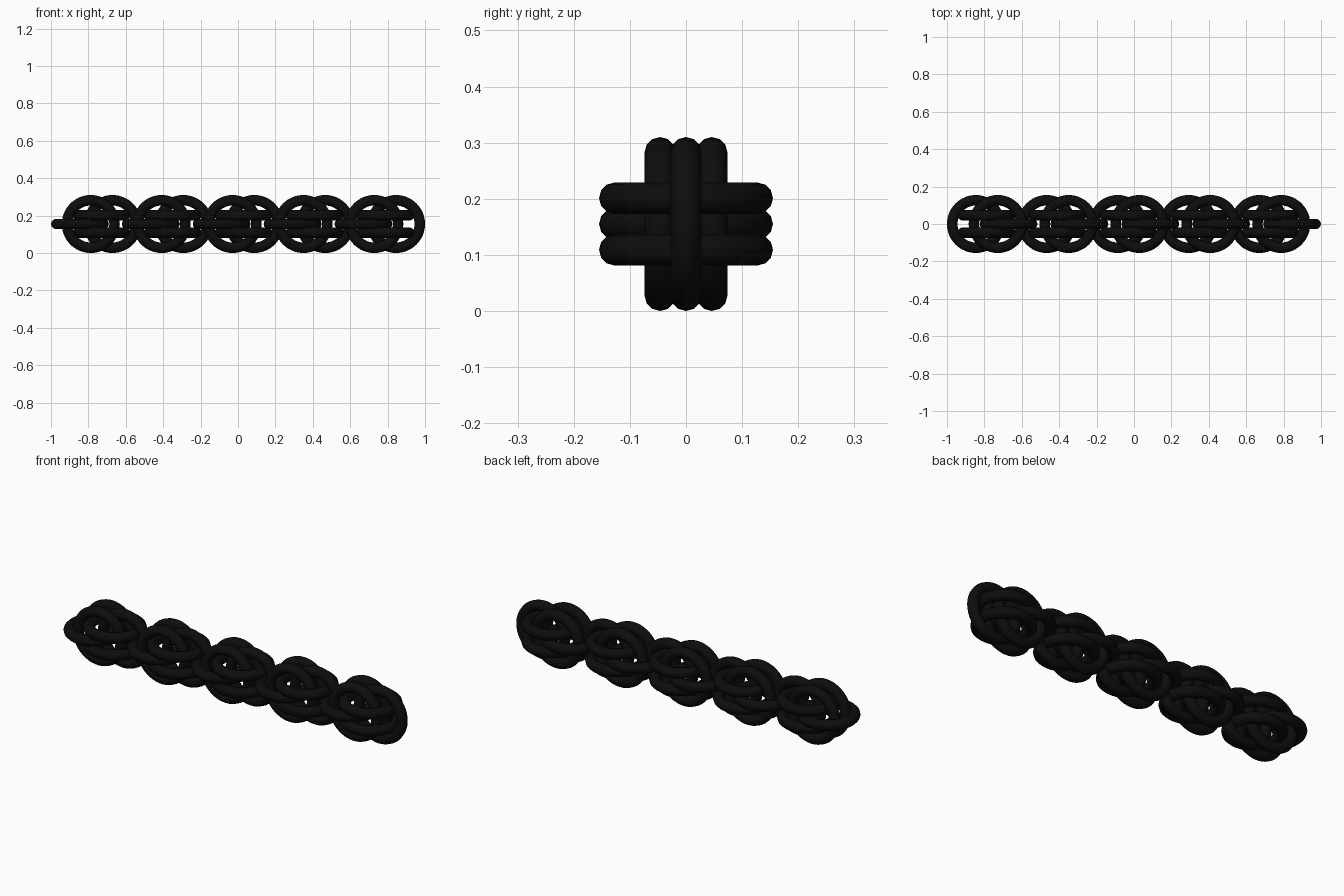
import bpy, math

if "Cube" in bpy.data.objects:
    bpy.data.objects.remove(bpy.data.objects["Cube"])

RING, WIRE = 0.127, 0.028      # link radius and wire radius
CZ = RING + WIRE               # chain axis height
START, PERIOD = -0.845, 0.379  # first link and spacing of the groups
GAP = 0.046                    # sideways offset of paired links

black = bpy.data.materials.new("black_metal")
black.diffuse_color = (0.004, 0.004, 0.004, 1)
black.use_nodes = True
black.node_tree.nodes["Principled BSDF"].inputs["Base Color"].default_value = black.diffuse_color


def link(name, x, offset, upright):
    """One round wire link, lying flat or standing upright along the chain."""
    loc = (x, offset, CZ) if upright else (x, 0, CZ + offset)
    rot = (math.pi / 2, 0, 0) if upright else (0, 0, 0)
    bpy.ops.mesh.primitive_torus_add(major_radius=RING, minor_radius=WIRE,
                                     major_segments=48, minor_segments=12,
                                     location=loc, rotation=rot)
    ob = bpy.context.object
    ob.name = name
    ob.data.materials.append(black)
    bpy.ops.object.shade_smooth()


# five woven groups: flat single, upright pair, flat pair, upright single
for i in range(5):
    x = START + i * PERIOD
    link(f"flat_link_{i}", x, 0, False)
    for side, s in (("a", -1), ("b", 1)):
        link(f"upright_pair_link_{i}{side}", x + 0.058, s * GAP, True)
        link(f"flat_pair_link_{i}{side}", x + 0.116, s * GAP, False)
    link(f"upright_link_{i}", x + 0.174, 0, True)
